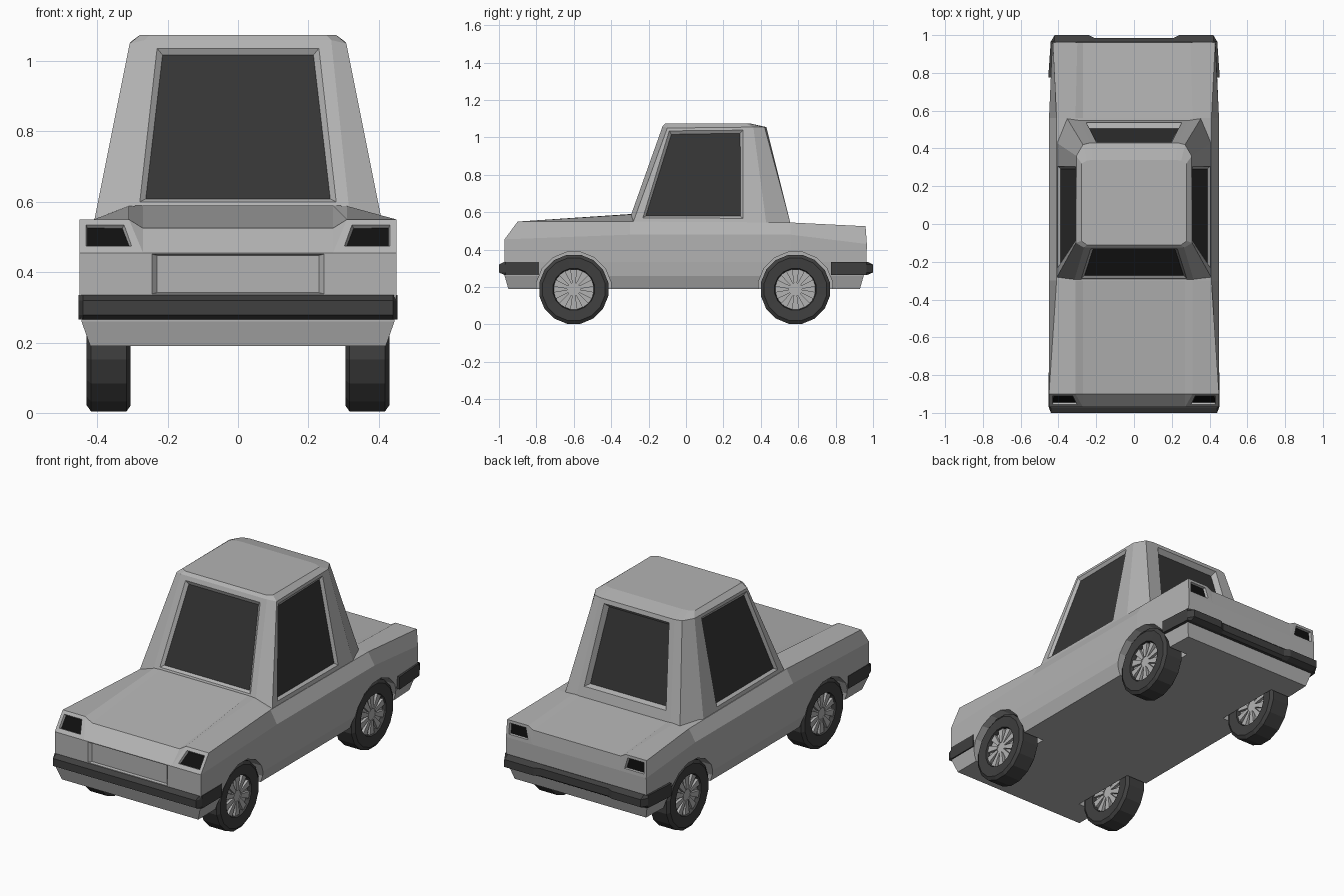
import bpy, bmesh
from math import sin, cos, pi
from mathutils import Vector, Matrix

if "Cube" in bpy.data.objects:
    bpy.data.objects.remove(bpy.data.objects["Cube"])


def material(name, v):
    m = bpy.data.materials.new(name)
    m.diffuse_color = (v, v, v, 1)
    m.use_nodes = True
    m.node_tree.nodes["Principled BSDF"].inputs["Base Color"].default_value = m.diffuse_color
    return m


GREY = material("grey_paint", 0.45)
DARK = material("dark_rubber", 0.05)
GLASS = material("dark_glass", 0.035)
BLACK = material("black_lamp", 0.005)


def finish(bm, name, mats):
    bmesh.ops.recalc_face_normals(bm, faces=bm.faces)
    me = bpy.data.meshes.new(name)
    bm.to_mesh(me)
    bm.free()
    for m in mats:
        me.materials.append(m)
    ob = bpy.data.objects.new(name, me)
    bpy.context.collection.objects.link(ob)
    return ob


def mirrored_ring(bm, half):
    """Closed ring: the +x points, then their mirror images in reverse order."""
    pts = half + [(-x, y, z) for x, y, z in reversed(half)]
    return [bm.verts.new(p) for p in pts]


def bridge(bm, a, b, skip=()):
    n = len(a)
    for i in range(n):
        if i not in skip:
            j = (i + 1) % n
            bm.faces.new((a[i], a[j], b[j], b[i]))


def panel(bm, quad, uv, rim, depth, mat, centre):
    """Fill a quad with a frame around a recessed panel (uv = opening corners)."""
    a, b, c, d = [v.co for v in quad]
    pts = [(a.lerp(b, u)).lerp(d.lerp(c, u), v) for u, v in uv]
    mid = sum(pts, Vector()) / 4
    n = (b - a).cross(d - a).normalized()
    if n.dot(mid - Vector(centre)) < 0:
        n = -n
    outer = [bm.verts.new(p) for p in pts]
    inner = [bm.verts.new(p + (mid - p).normalized() * rim - n * depth) for p in pts]
    bridge(bm, quad, outer)
    bridge(bm, outer, inner)
    bm.faces.new(inner).material_index = mat


# ---- Body: four stations lofted front to back, seven points per half ----
def section(xs, ys, zs):
    return list(zip(xs, ys, zs))


bm = bmesh.new()
side_x = [.42, .445, .45, .45]
stations = [
    section(side_x + [.45, .31, .27], [-.95, -.97, -.97, -.97, -.90, -.90, -.90],
            [.19, .26, .335, .455, .55, .55, .525]),
    section(side_x + [.41, .31, .27], [-.30] * 7, [.19, .26, .335, .48, .55, .588, .59]),
    section(side_x + [.41, .31, .27], [.56] * 7, [.19, .26, .335, .48, .545, .543, .54]),
    section([.405, .425, .432, .432, .43, .30, .27], [.93, .95, .965, .967, .96, .96, .96],
            [.19, .26, .335, .43, .525, .525, .508]),
]
rings = [mirrored_ring(bm, s) for s in stations]
for a, b in zip(rings, rings[1:]):
    bridge(bm, a, b)

# Nose and tail: lamps in the upper corners, grille recess in the nose
lamp_uv = [(.10, .20), (.86, .20), (.86, .84), (.12, .84)]
grille_uv = [(.225, .03), (.775, .03), (.945, .97), (.055, .97)]
for r, front in ((rings[0], True), (rings[-1], False)):
    inner = [bm.verts.new((s * .27, r[3].co.y, r[3].co.z)) for s in (1, -1)]
    for k in (0, 1):
        bm.faces.new((r[k], r[k + 1], r[12 - k], r[13 - k]))
    grille = (r[11], r[2], inner[0], inner[1])
    if front:
        panel(bm, grille, grille_uv, .015, .015, 0, (0, 0, .35))
    else:
        bm.faces.new(grille)
    bm.faces.new((inner[0], inner[1], r[7], r[6]))
    for s, v in ((0, r), (1, r[::-1])):
        bm.faces.new((v[2], v[3], inner[s]))
        bm.faces.new((inner[s], v[6], v[5]))
        panel(bm, (v[3], inner[s], v[5], v[4]), lamp_uv, .006, .012, 1, (0, 0, .35))
body = finish(bm, "body", [GREY, BLACK])

# ---- Cabin: base, upper and roof rings with recessed windows ----
bm = bmesh.new()
base = mirrored_ring(bm, [(.32, -.31, .54), (.41, -.285, .54), (.41, .43, .535),
                          (.355, .56, .535), (.29, .55, .535)])
upper = mirrored_ring(bm, [(.265, -.125, 1.06), (.308, -.10, 1.05), (.305, .36, 1.055),
                           (.27, .42, 1.055), (.23, .43, 1.055)])
roof = mirrored_ring(bm, [(.25, -.11, 1.075), (.278, -.09, 1.075), (.278, .32, 1.075),
                          (.25, .335, 1.075), (.22, .34, 1.075)])
bridge(bm, base, upper, skip=(1, 4, 7, 9))
bridge(bm, upper, roof)
bm.faces.new(base)
bm.faces.new(roof)
middle = (0, .1, .8)
side_uv = [(.062, .06), (.828, .06), (.875, .97), (.034, .97)]
end_uv = [(.055, .115), (.945, .115), (.93, .955), (.07, .955)]
for i, j in ((1, 2), (8, 7)):
    panel(bm, (base[i], base[j], upper[j], upper[i]), side_uv, .02, .013, 1, middle)
for i, j, depth in ((0, 9, .013), (4, 5, .028)):
    panel(bm, (base[i], base[j], upper[j], upper[i]), end_uv, .022, depth, 1, middle)
finish(bm, "cabin", [GREY, GLASS])


# ---- Bumpers: wrap-around bars with chamfered outer edges ----
def bumper(name, outline):
    bm = bmesh.new()
    levels = [mirrored_ring(bm, [(x, y, z) for x, y in outline(out)])
              for z, out in ((.265, 0), (.278, 1), (.32, 1), (.335, 0))]
    for a, b in zip(levels, levels[1:]):
        bridge(bm, a, b)
    bm.faces.new(levels[0])
    bm.faces.new(levels[-1])
    finish(bm, name, [DARK])


bumper("front_bumper", lambda o: [(.452, -.785), (.453, -.965), (.44, -.972 - .028 * o)])
bumper("rear_bumper", lambda o: [(.454, .775), (.441, .965), (.42, .97 + .03 * o),
                                 (.24, .97 + .03 * o), (.21, .967 + .018 * o)])


# ---- Wheels: lathed tyre, recessed rim and wedge spokes on both faces ----
def lathe(bm, profile, seg=16):
    loops = [[bm.verts.new((x, r * sin(2 * pi * (k + .5) / seg), r * cos(2 * pi * (k + .5) / seg)))
              for k in range(seg)] for x, r in profile]
    for a, b in zip(loops, loops[1:]):
        bridge(bm, a, b)
    return loops


def wheel(name, x, y):
    loc = Vector((x, y, .188))
    bm = bmesh.new()
    loops = lathe(bm, [(-.035, .108), (-.058, .113), (-.0625, .17), (-.05, .188),
                       (.05, .188), (.0625, .17), (.058, .113), (.035, .108)])
    bridge(bm, loops[-1], loops[0])
    finish(bm, name + "_tyre", [DARK]).location = loc

    bm = bmesh.new()
    loops = lathe(bm, [(-.035, .109), (.035, .109)])
    for l in loops:
        bm.faces.new(l)
    loops = lathe(bm, [(-.046, .036), (.046, .036)], 10)
    for l in loops:
        bm.faces.new(l)
    for k in range(10):
        rot = Matrix.Rotation(2 * pi * k / 10, 4, 'X')
        ends = [[bm.verts.new(rot @ Vector((px, w, r))) for w, r in
                 ((-.008, .03), (.008, .03), (.019, .107), (-.019, .107))] for px in (-.05, .05)]
        bridge(bm, *ends)
        for e in ends:
            bm.faces.new(e)
    finish(bm, name + "_rim", [GREY]).location = loc


# Each wheel also gets a wheel-arch cutter through the body side
for end, y in (("front", -.6), ("rear", .585)):
    for side, s in (("left", -1), ("right", 1)):
        wheel(f"{end}_{side}_wheel", s * .3675, y)
        bm = bmesh.new()
        for l in lathe(bm, [(-.15, .202), (.15, .202)]):
            bm.faces.new(l)
        cutter = finish(bm, f"{end}_{side}_arch_cutter", [GREY])
        cutter.location = (s * .44, y, .188)
        cutter.hide_render = True
        cutter.display_type = 'WIRE'
        mod = body.modifiers.new(cutter.name, 'BOOLEAN')
        mod.operation = 'DIFFERENCE'
        mod.solver = 'EXACT'
        mod.object = cutter
